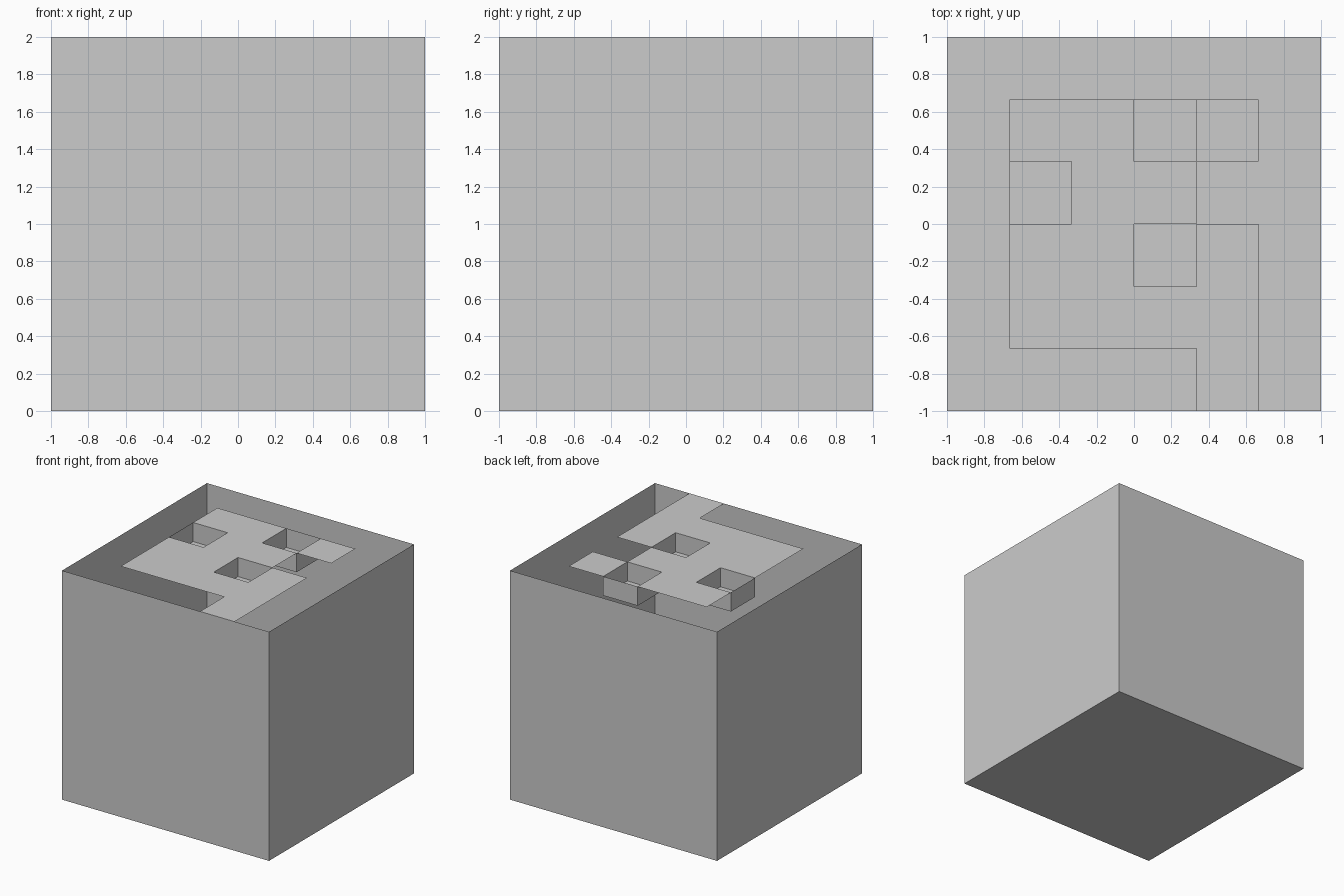
import bpy, bmesh

if "Cube" in bpy.data.objects:
    bpy.data.objects.remove(bpy.data.objects["Cube"])

CELL = 1 / 3
DEPTH = 1 / 6
# Top pattern, back row first: '#' = flat cell, 'o' = sunken pocket, '.' = open
PATTERN = ["......",
           ".##o#.",
           ".o##..",
           ".##o#.",
           ".####.",
           "....#."]


def finish(bm, name):
    bmesh.ops.remove_doubles(bm, verts=bm.verts, dist=1e-4)
    mesh = bpy.data.meshes.new(name)
    bm.to_mesh(mesh)
    bm.free()
    obj = bpy.data.objects.new(name, mesh)
    bpy.context.collection.objects.link(obj)
    return obj


def quad(bm, *points):
    return bm.faces.new([bm.verts.new(p) for p in points])


def open_box(bm, x0, y0, x1, y1, z0, z1, inward):
    """Thin floor and four walls, without a lid."""
    c = [(x0, y0), (x1, y0), (x1, y1), (x0, y1)]
    faces = [quad(bm, *[(x, y, z0) for x, y in reversed(c)])]
    for i in range(4):
        a, b = c[i], c[(i + 1) % 4]
        faces.append(quad(bm, (*a, z0), (*b, z0), (*b, z1), (*a, z1)))
    if inward:
        bmesh.ops.reverse_faces(bm, faces=faces)


# Thin-walled cube, open at the top
bm = bmesh.new()
open_box(bm, -1, -1, 1, 1, 0, 2, False)
finish(bm, "box_shell")

# Flat sheet cells and sunken pockets, flush with the rim
sheet, pockets = bmesh.new(), bmesh.new()
for r, row in enumerate(PATTERN):
    for c, kind in enumerate(row):
        x0, y1 = -1 + c * CELL, 1 - r * CELL
        x1, y0 = x0 + CELL, y1 - CELL
        if kind == "#":
            quad(sheet, (x0, y0, 2), (x1, y0, 2), (x1, y1, 2), (x0, y1, 2))
        elif kind == "o":
            open_box(pockets, x0, y0, x1, y1, 2 - DEPTH, 2, True)
# Merge the flat cells into clean faces
bmesh.ops.remove_doubles(sheet, verts=sheet.verts, dist=1e-4)
bmesh.ops.dissolve_limit(sheet, angle_limit=0.01, verts=sheet.verts, edges=sheet.edges)
bmesh.ops.triangulate(sheet, faces=sheet.faces)
finish(sheet, "top_sheet")
finish(pockets, "top_pockets")
